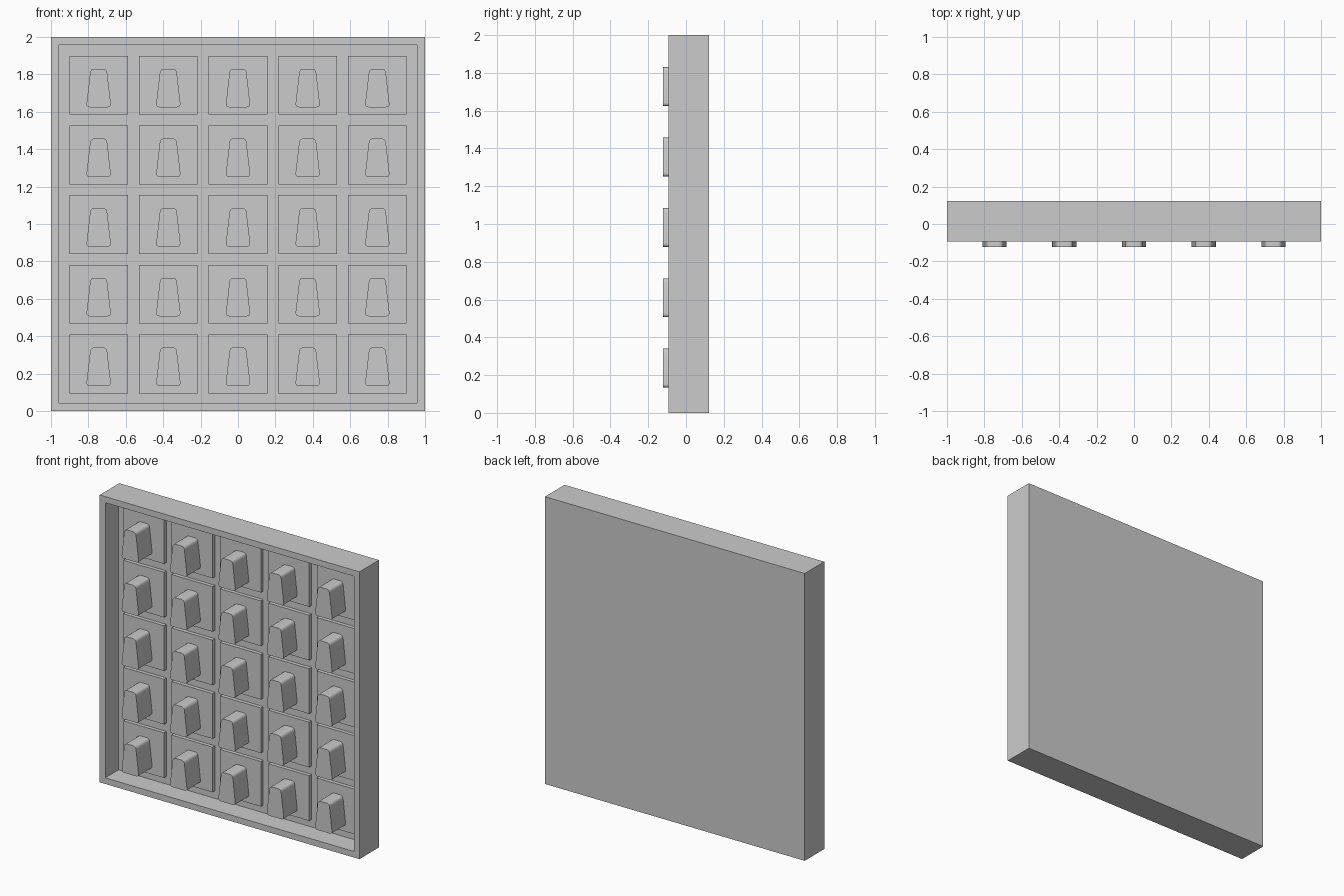
import bpy, bmesh
from mathutils import Vector

default = bpy.data.objects.get("Cube")
if default:
    bpy.data.objects.remove(default, do_unlink=True)

grey = bpy.data.materials.new("plain grey")
grey.use_nodes = True
COLOUR = (0.6, 0.6, 0.6, 1)
grey.diffuse_color = COLOUR
grey.node_tree.nodes["Principled BSDF"].inputs["Base Color"].default_value = COLOUR

FRONT, BACK = -0.0925, 0.1225      # frame depth range
FLOOR, PLATE = 0.053, 0.027        # recess floor and plate front
PEG_FRONT = -0.1225
RIM, PITCH = 0.06, 0.3725


def finish(name, bm):
    bmesh.ops.recalc_face_normals(bm, faces=bm.faces)
    mesh = bpy.data.meshes.new(name)
    bm.to_mesh(mesh)
    bm.free()
    mesh.materials.append(grey)
    obj = bpy.data.objects.new(name, mesh)
    bpy.context.collection.objects.link(obj)
    return obj


def prism(bm, outline, y0, y1):
    """Extrude an x-z outline from y0 to y1."""
    face = bm.faces.new([bm.verts.new((x, y0, z)) for x, z in outline])
    new = bmesh.ops.extrude_face_region(bm, geom=[face])["geom"]
    verts = [v for v in new if isinstance(v, bmesh.types.BMVert)]
    bmesh.ops.translate(bm, verts=verts, vec=(0, y1 - y0, 0))


def rectangle(cx, cz, half):
    return [(cx - half, cz - half), (cx + half, cz - half),
            (cx + half, cz + half), (cx - half, cz + half)]


def rounded(points, radius, steps=6):
    """Round the corners of a convex outline with short quadratic arcs."""
    result = []
    for i, p in enumerate(points):
        p = Vector(p)
        a = p + (Vector(points[i - 1]) - p).normalized() * radius
        b = p + (Vector(points[(i + 1) % len(points)]) - p).normalized() * radius
        for k in range(steps + 1):
            t = k / steps
            result.append(a * (1 - t) ** 2 + p * 2 * t * (1 - t) + b * t * t)
    return result


# Tray: solid block with its front face inset and pushed in
bm = bmesh.new()
prism(bm, rectangle(0, 1, 1), FRONT, BACK)
bm.normal_update()
bmesh.ops.recalc_face_normals(bm, faces=bm.faces)
front = min(bm.faces, key=lambda f: f.calc_center_median().y)
bmesh.ops.inset_region(bm, faces=[front], thickness=RIM)
new = bmesh.ops.extrude_face_region(bm, geom=[front])["geom"]
bmesh.ops.translate(bm, verts=[v for v in new if isinstance(v, bmesh.types.BMVert)],
                    vec=(0, FLOOR - FRONT, 0))
if front.is_valid:
    bm.faces.remove(front)
finish("tray", bm)

# Five by five grid of square plates, each carrying a tapered peg
peg_outline = rounded([(-0.067, -0.118), (0.067, -0.118),
                       (0.043, 0.088), (-0.043, 0.088)], 0.022)
for row in range(5):
    for col in range(5):
        cx, cz = (col - 2) * PITCH, 1 + (row - 2) * PITCH - 0.003
        label = f"row{row + 1}_column{col + 1}"
        bm = bmesh.new()
        prism(bm, rectangle(cx, cz, 0.157), PLATE, FLOOR)
        finish("plate_" + label, bm)
        bm = bmesh.new()
        prism(bm, [(cx + x, cz + z) for x, z in peg_outline], PEG_FRONT, PLATE)
        peg = finish("peg_" + label, bm)
        bpy.ops.object.select_all(action="DESELECT")
        peg.select_set(True)
        bpy.context.view_layer.objects.active = peg
        bpy.ops.object.shade_smooth_by_angle(angle=0.7)
